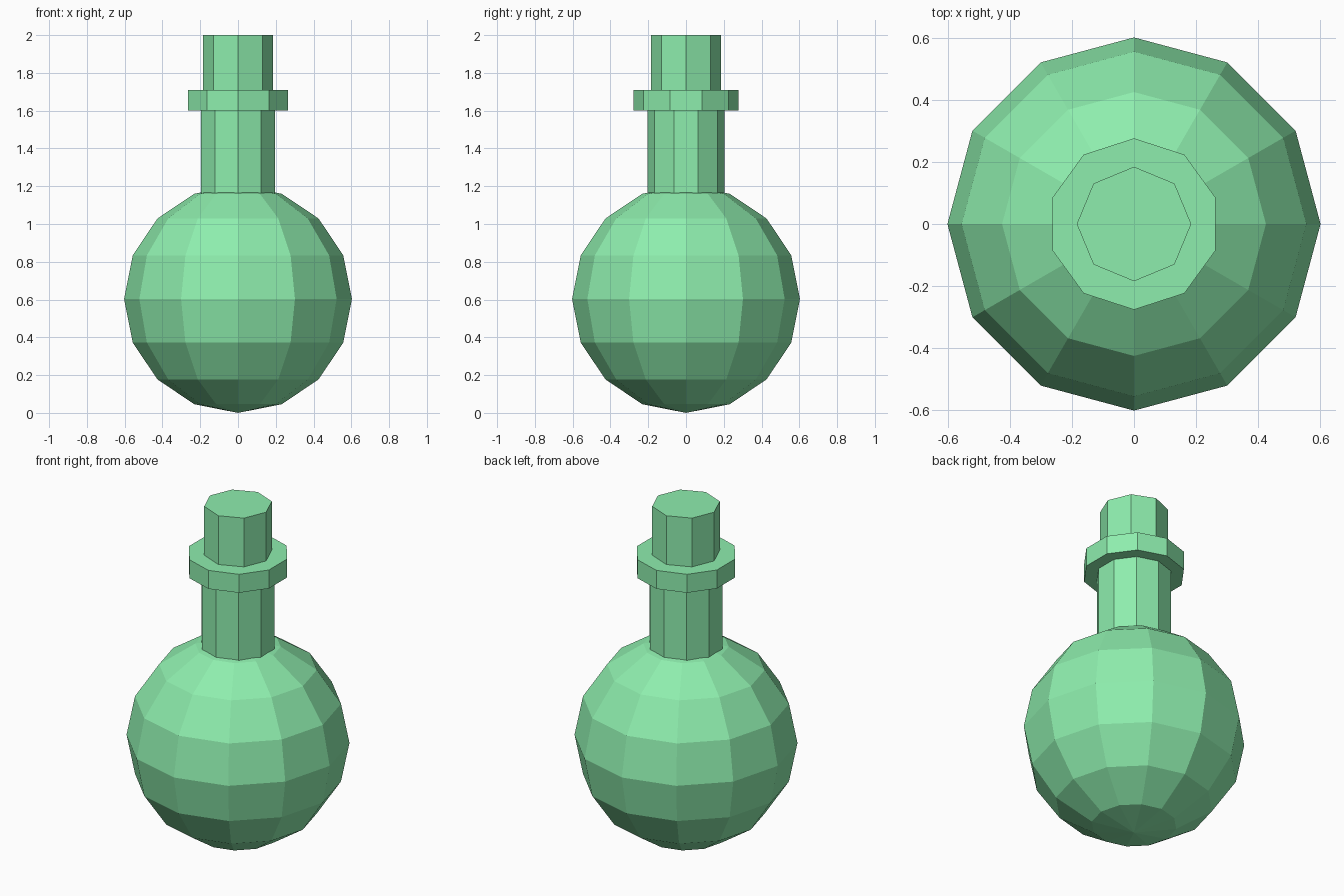
import bpy

if "Cube" in bpy.data.objects:
    bpy.data.objects.remove(bpy.data.objects["Cube"])

green = bpy.data.materials.new("green_glass")
green.diffuse_color = (0.27, 0.85, 0.42, 1.0)
green.use_nodes = True
green.node_tree.nodes["Principled BSDF"].inputs["Base Color"].default_value = green.diffuse_color


def finish(name):
    obj = bpy.context.object
    obj.name = name
    obj.data.materials.append(green)
    return obj


def prism(name, sides, radius, z0, z1):
    # Upright cylinder between two heights, one corner on the y axis
    bpy.ops.mesh.primitive_cylinder_add(
        vertices=sides, radius=radius, depth=z1 - z0,
        location=(0, 0, (z0 + z1) / 2))
    return finish(name)


# Round flask body
R = 0.603
bpy.ops.mesh.primitive_uv_sphere_add(
    segments=12, ring_count=8, radius=R, location=(0, 0, R))
finish("flask_body")

# Neck, collar and stopper
prism("neck", 10, 0.205, 1.15, 1.60)
prism("collar", 10, 0.277, 1.60, 1.71)
prism("stopper", 8, 0.185, 1.71, 2.00)
